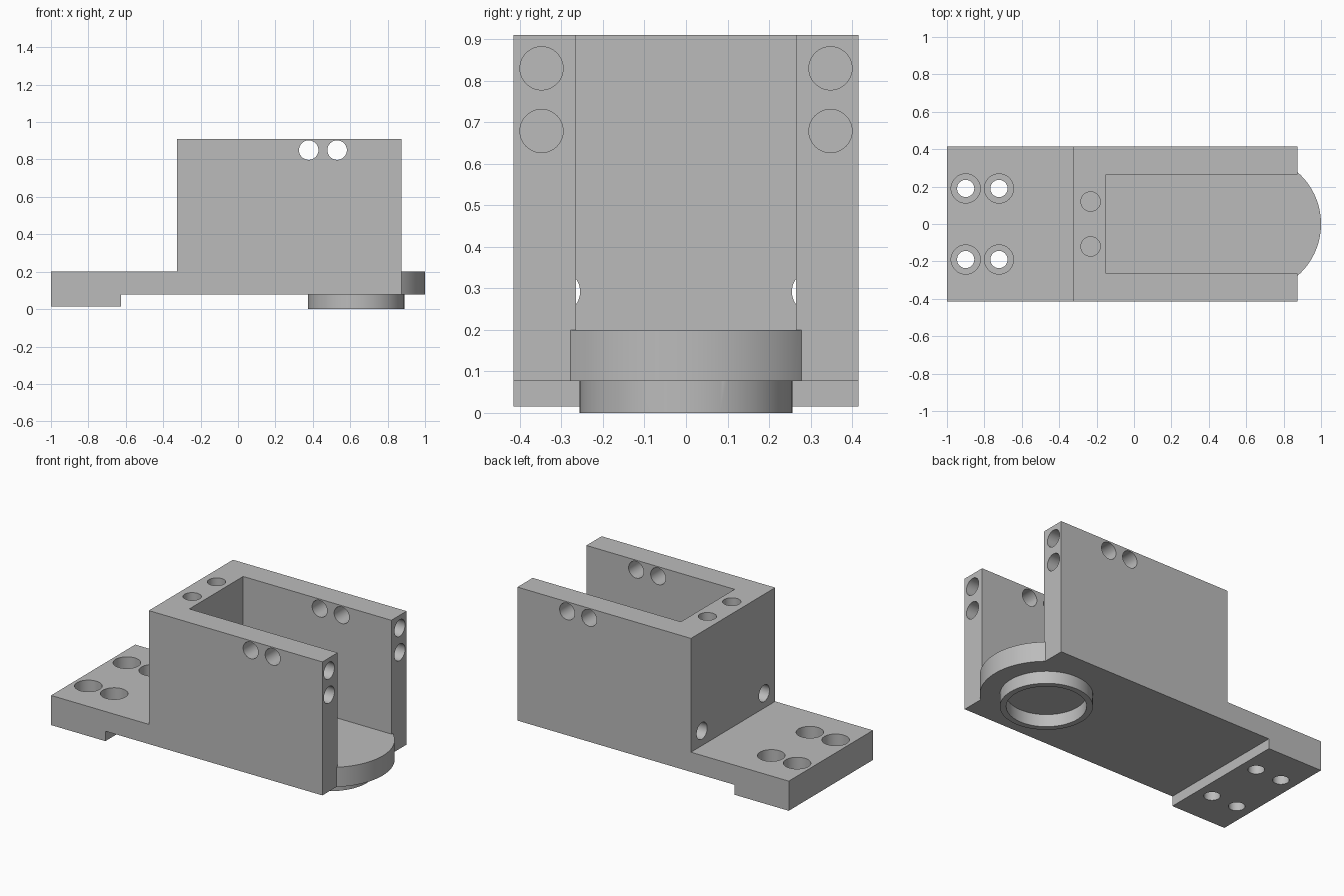
import bpy
import bmesh
from math import pi, radians
from mathutils import Matrix, Vector

default_cube = bpy.data.objects.get("Cube")
if default_cube:
    bpy.data.objects.remove(default_cube, do_unlink=True)

# Key sizes
HALF_WIDTH, HALF_CAVITY = 0.415, 0.265
PLATE_BOTTOM, PLATE_TOP, BLOCK_TOP = 0.077, 0.2, 0.91
REAR, WALL_BACK, WALL_INNER, FRONT = -1.0, -0.325, -0.15, 0.873
FOOT_END, FOOT_BOTTOM = -0.625, 0.015
BOSS_X, HOLE_R = 0.632, 0.052

grey = bpy.data.materials.new("plain grey")
grey.use_nodes = True
colour = (0.5, 0.5, 0.5, 1.0)
grey.diffuse_color = colour
grey.node_tree.nodes["Principled BSDF"].inputs["Base Color"].default_value = colour


def add_object(name, bm):
    bmesh.ops.recalc_face_normals(bm, faces=bm.faces)
    mesh = bpy.data.meshes.new(name)
    bm.to_mesh(mesh)
    bm.free()
    mesh.materials.append(grey)
    obj = bpy.data.objects.new(name, mesh)
    bpy.context.collection.objects.link(obj)
    return obj


def prism(name, profile, half_width):
    """Extrude an x-z profile evenly along y."""
    bm = bmesh.new()
    face = bm.faces.new([bm.verts.new((x, -half_width, z)) for x, z in profile])
    out = bmesh.ops.extrude_face_region(bm, geom=[face])
    moved = [v for v in out["geom"] if isinstance(v, bmesh.types.BMVert)]
    bmesh.ops.translate(bm, verts=moved, vec=(0, 2 * half_width, 0))
    return add_object(name, bm)


def rod(name, start, end, radius, sides=48):
    """Closed cylinder between two points."""
    a, b = Vector(start), Vector(end)
    turn = (b - a).to_track_quat("Z", "Y").to_matrix().to_4x4()
    bm = bmesh.new()
    bmesh.ops.create_cone(bm, cap_ends=True, segments=sides, radius1=radius,
                          radius2=radius, depth=(b - a).length,
                          matrix=Matrix.Translation((a + b) / 2) @ turn)
    return add_object(name, bm)


def combine(target, tool, operation):
    mod = target.modifiers.new(operation.title(), "BOOLEAN")
    mod.operation, mod.solver, mod.object = operation, "EXACT", tool
    bpy.context.view_layer.objects.active = target
    bpy.ops.object.modifier_apply(modifier=mod.name)
    bpy.data.objects.remove(tool, do_unlink=True)


# Body with stepped foot, mounting plate and tall block
body = prism("bracket_body", [
    (REAR, FOOT_BOTTOM), (FOOT_END, FOOT_BOTTOM), (FOOT_END, PLATE_BOTTOM),
    (FRONT, PLATE_BOTTOM), (FRONT, BLOCK_TOP), (WALL_BACK, BLOCK_TOP),
    (WALL_BACK, PLATE_TOP), (REAR, PLATE_TOP)], HALF_WIDTH)

# Rounded tongue at the front, then the open channel above it
combine(body, rod("tongue", (BOSS_X, 0, PLATE_BOTTOM), (BOSS_X, 0, PLATE_TOP),
                  0.368, 96), "UNION")
combine(body, prism("channel", [(WALL_INNER, PLATE_TOP), (1.2, PLATE_TOP),
                                (1.2, 1.1), (WALL_INNER, 1.1)], HALF_CAVITY),
        "DIFFERENCE")

# Locating ring underneath
combine(body, rod("ring", (BOSS_X, 0, 0), (BOSS_X, 0, 0.12), 0.257, 96), "UNION")
combine(body, rod("ring_recess", (BOSS_X, 0, -0.1), (BOSS_X, 0, PLATE_BOTTOM),
                  0.222, 96), "DIFFERENCE")

# Holes as (start, end, radius)
holes = []
for side in (-1, 1):
    # Counterbored mounting holes
    for x in (-0.9, -0.722):
        y = side * 0.19
        holes.append(((x, y, 0.12), (x, y, 0.3), 0.078))
        holes.append(((x, y, -0.1), (x, y, 0.15), 0.046))
    # Blind holes in the top of the rear wall
    holes.append(((-0.232, side * 0.12, 0.71), (-0.232, side * 0.12, 1), HOLE_R))
    # Holes through the rear wall
    holes.append(((-0.4, side * 0.307, 0.292), (-0.13, side * 0.307, 0.292), HOLE_R))
    # Blind holes in the wall ends
    for z in (0.83, 0.679):
        holes.append(((0.67, side * 0.348, z), (1, side * 0.348, z), HOLE_R))
    # Cross holes through the side walls
    for x in (0.378, 0.53):
        holes.append(((x, side * 0.2, 0.85), (x, side * 0.5, 0.85), HOLE_R))
for start, end, radius in holes:
    combine(body, rod("hole", start, end, radius), "DIFFERENCE")

# Smooth the round walls, keep the edges crisp
bpy.ops.object.select_all(action="DESELECT")
body.select_set(True)
bpy.context.view_layer.objects.active = body
bpy.ops.object.shade_smooth_by_angle(angle=radians(30))
